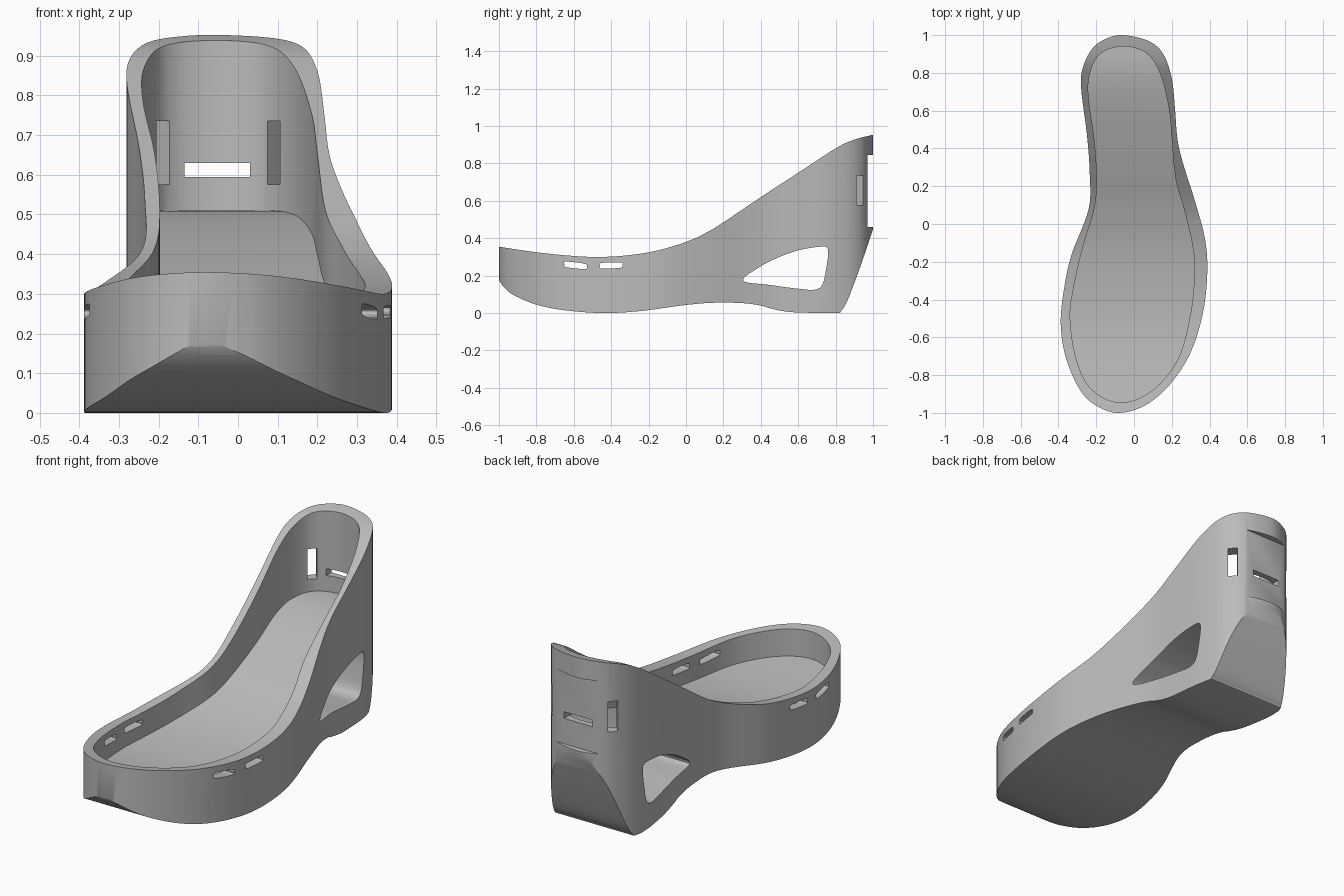
import bpy
import bmesh
from mathutils import Vector, Matrix

old = bpy.data.objects.get("Cube")
if old:
    bpy.data.objects.remove(old, do_unlink=True)

grey = bpy.data.materials.new("plain grey")
grey.use_nodes = True
grey.diffuse_color = (0.5, 0.5, 0.5, 1)
grey.node_tree.nodes["Principled BSDF"].inputs["Base Color"].default_value = grey.diffuse_color


def spline(points, closed=False, steps=6):
    """Smooth curve through points given in hundredths of a unit."""
    pts = [Vector(p) / 100 for p in points]
    n = len(pts)

    def pick(i):
        return pts[i % n] if closed else pts[max(0, min(n - 1, i))]

    curve = []
    for i in range(n if closed else n - 1):
        a, b, c, d = (pick(i + k) for k in (-1, 0, 1, 2))
        for s in range(steps):
            t = s / steps
            curve.append(0.5 * (2 * b + (c - a) * t + (2 * a - 5 * b + 4 * c - d) * t * t
                                + (3 * b - a - 3 * c + d) * t ** 3))
    if not closed:
        curve.append(pts[-1])
    return curve


def prism(name, outline, axis, low, high):
    """Extrude a flat outline along x (outline is y, z) or z (outline is x, y)."""
    def place(p, h):
        return (h, p[0], p[1]) if axis == "x" else (p[0], p[1], h)

    bm = bmesh.new()
    rings = [[bm.verts.new(place(p, h)) for p in outline] for h in (low, high)]
    count = len(outline)
    for i in range(count):
        j = (i + 1) % count
        bm.faces.new((rings[0][i], rings[0][j], rings[1][j], rings[1][i]))
    bm.faces.new(reversed(rings[0]))
    bm.faces.new(rings[1])
    bmesh.ops.recalc_face_normals(bm, faces=bm.faces)
    return finish(name, bm)


def box(name, centre, size, turn=0):
    bm = bmesh.new()
    matrix = (Matrix.Translation(centre) @ Matrix.Rotation(turn, 4, "Z")
              @ Matrix.Diagonal((*size, 1)))
    bmesh.ops.create_cube(bm, size=1, matrix=matrix)
    return finish(name, bm)


def finish(name, bm):
    mesh = bpy.data.meshes.new(name)
    bm.to_mesh(mesh)
    bm.free()
    mesh.materials.append(grey)
    obj = bpy.data.objects.new(name, mesh)
    bpy.context.collection.objects.link(obj)
    return obj


def carve(target, tool, operation="DIFFERENCE"):
    """Apply a boolean and throw the tool away."""
    mod = target.modifiers.new(tool.name, "BOOLEAN")
    mod.operation = operation
    mod.solver = "EXACT"
    mod.object = tool
    bpy.context.view_layer.objects.active = target
    bpy.ops.object.modifier_apply(modifier=mod.name)
    bpy.data.objects.remove(tool, do_unlink=True)


# Plan outlines of the shell and of its hollow
outer = spline([(-6, 100), (-15, 98), (-22, 93), (-27, 83), (-28, 72), (-25, 48), (-23.5, 28),
                (-24, 8), (-33, -16), (-37, -34), (-38.8, -53), (-36, -71), (-28.5, -88),
                (-19.5, -96.5), (-8, -100), (6, -96), (19, -85), (30, -68), (36.5, -47),
                (38.8, -26), (37.6, -8), (32, 13), (26, 32), (23, 45), (21.7, 61),
                (20, 77), (15.5, 90), (7.5, 97)], closed=True)
inner = spline([(-6, 94), (-18, 90), (-23.5, 79), (-24, 66), (-21, 45), (-19.7, 24), (-21, 8),
                (-27, -12), (-32, -34), (-33.8, -50), (-30.7, -71), (-23, -87), (-8, -94.5),
                (8.5, -89), (23, -72), (30, -47), (32, -24), (30.7, -10), (26.5, 8),
                (22, 24), (20, 45), (18.5, 61), (14, 79), (6.5, 90.5)], closed=True)

# Side profiles: rim, underside and footbed
rim = spline([(-101, 35.6), (-80, 32.5), (-60, 30.5), (-45, 30), (-30, 31), (-15, 33.5),
              (0, 38), (10, 42.5), (20, 48.5), (40, 62), (60, 75), (80, 88), (90, 92.7),
              (101, 95.5)])
underside = spline([(101, 48), (95, 30), (90, 16), (86, 6), (83, 1.2), (80, 0), (60, 0.3),
                    (52, 1), (45, 2.5), (40, 4), (30, 5.3), (15, 5.5), (0, 4.3), (-25, 1),
                    (-45, 0), (-65, 1.5), (-80, 4.5), (-92, 9.5), (-98, 14.5), (-101, 20)])
footbed = spline([(-101, 21), (-70, 17.5), (-50, 16.5), (-30, 17.8), (-10, 21), (10, 27),
                  (27, 33.5), (45, 40), (68, 47.5), (84, 50.7), (101, 51)])

# Main shell: plan outline limited by the side profile
shoe = prism("platform_shoe_shell", outer, "z", -0.2, 1.2)
carve(shoe, prism("side_profile", rim + underside, "x", -1, 1), "INTERSECT")

# Foot hollow above the footbed
hollow = prism("foot_hollow", inner, "z", -0.2, 1.3)
above = [Vector((1.01, 1.5)), Vector((-1.01, 1.5))]
carve(hollow, prism("above_footbed", footbed + above, "x", -1, 1), "INTERSECT")
carve(shoe, hollow)

# Rounded triangular opening through the arch
arch = spline([(30.5, 17.4), (40, 25), (50, 30), (60, 33.5), (70, 35.3), (75, 35.2), (76, 32),
               (75, 24), (73, 15.5), (69, 12.5), (60, 13), (45, 15)], closed=True)
carve(shoe, prism("arch_opening", arch, "x", -1, 1))

# Strap slots through both sides of the toe
for middle, tilt in ((-59, -0.5), (-40, 0.2)):
    slot = spline([(middle - 6, 25.5 - tilt), (middle - 5, 27 - tilt), (middle + 5, 26.8 + tilt),
                   (middle + 6, 25.3 + tilt), (middle + 5, 24 + tilt), (middle - 5, 24 - tilt)],
                  closed=True)
    carve(shoe, prism("toe_slot", slot, "x", -1, 1))

# Flat recess, buckle slot and angled strap slots at the heel
carve(shoe, box("heel_recess", (0, 1.07, 0.653), (1, 0.2, 0.385)))
carve(shoe, box("buckle_slot", (-0.052, 0.95, 0.612), (0.165, 0.2, 0.035)))
for x, turn in ((0.108, 0.9), (-0.2, -0.85)):
    carve(shoe, box("heel_slot", (x, 0.9, 0.655), (0.16, 0.048, 0.16), turn))

# Smooth walls with crisp edges
bpy.ops.object.select_all(action="DESELECT")
shoe.select_set(True)
bpy.context.view_layer.objects.active = shoe
bpy.ops.object.shade_smooth_by_angle(angle=0.5)
